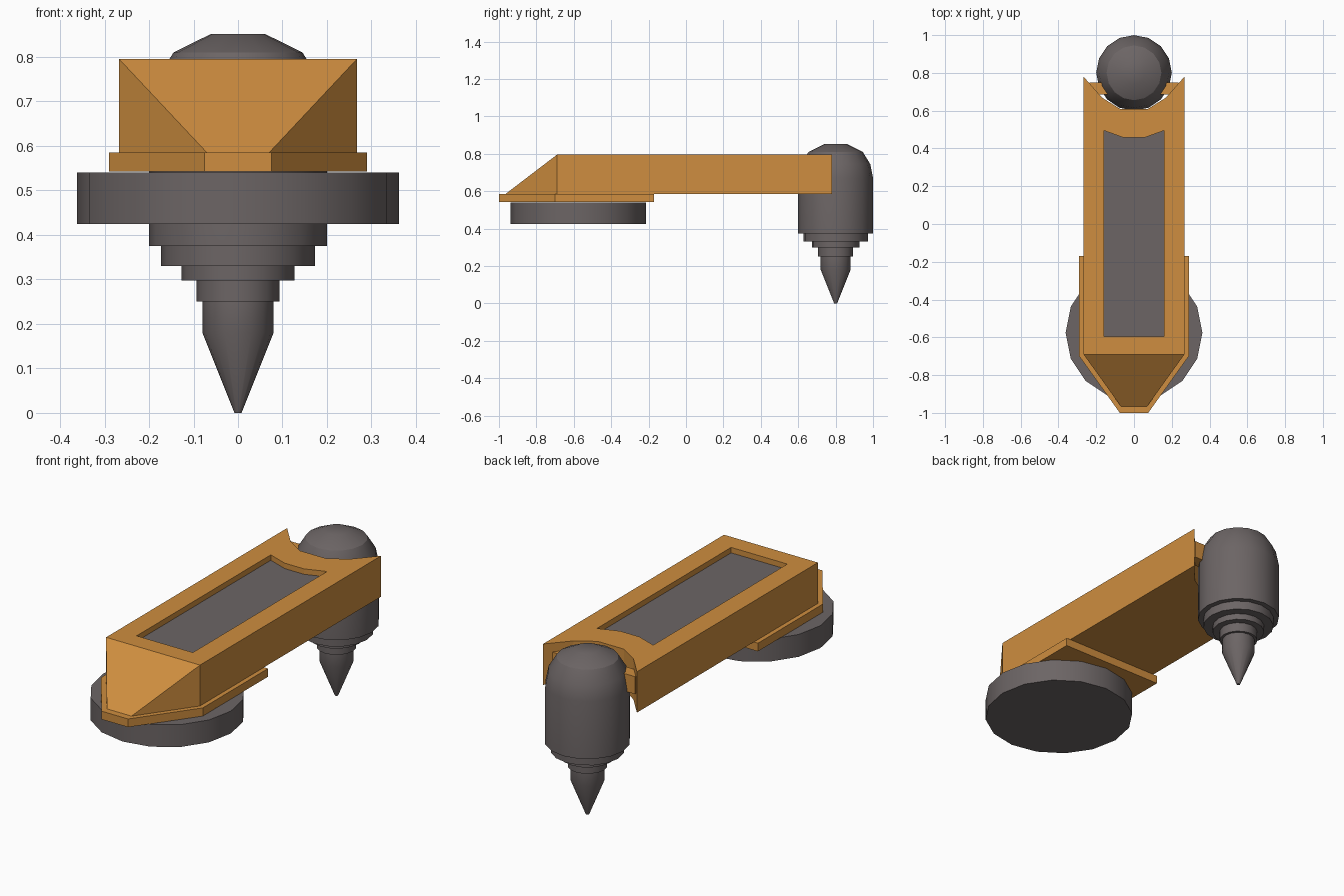
import bpy, bmesh, math

if "Cube" in bpy.data.objects:
    bpy.data.objects.remove(bpy.data.objects["Cube"])


def material(name, color):
    m = bpy.data.materials.new(name)
    m.diffuse_color = color
    m.use_nodes = True
    m.node_tree.nodes["Principled BSDF"].inputs["Base Color"].default_value = m.diffuse_color
    return m


ORANGE = material("orange paint", (0.62, 0.27, 0.05, 1))
GREY = material("dark metal", (0.15, 0.13, 0.13, 1))


def finish(name, bm, mat, smooth=False):
    bmesh.ops.remove_doubles(bm, verts=bm.verts, dist=1e-5)
    bmesh.ops.recalc_face_normals(bm, faces=bm.faces)
    me = bpy.data.meshes.new(name)
    bm.to_mesh(me)
    bm.free()
    ob = bpy.data.objects.new(name, me)
    bpy.context.collection.objects.link(ob)
    me.materials.append(mat)
    if smooth:
        bpy.ops.object.select_all(action='DESELECT')
        ob.select_set(True)
        bpy.context.view_layer.objects.active = ob
        bpy.ops.object.shade_smooth_by_angle(angle=math.radians(32))
    return ob


def mirrored(half):
    """Right half of a plan outline, front to back, closed by its mirror."""
    return half + [(-x, y) for x, y in reversed(half)]


def prism(name, bottom, z0, z1, mat, top=None):
    bm = bmesh.new()
    top = top or bottom
    lo = [bm.verts.new((x, y, z0)) for x, y in bottom]
    hi = [bm.verts.new((x, y, z1)) for x, y in top]
    bm.faces.new(lo[::-1])
    bm.faces.new(hi)
    n = len(lo)
    for i in range(n):
        j = (i + 1) % n
        bm.faces.new((lo[i], lo[j], hi[j], hi[i]))
    return finish(name, bm, mat)


def lathe(name, profile, y, mat, sides=16):
    bm = bmesh.new()
    rings = []
    for r, z in profile:
        rings.append([bm.verts.new((r * math.cos(2 * math.pi * i / sides),
                                    y + r * math.sin(2 * math.pi * i / sides), z))
                      for i in range(sides)])
    bm.faces.new(rings[0][::-1])
    bm.faces.new(rings[-1])
    for a, b in zip(rings, rings[1:]):
        for i in range(sides):
            j = (i + 1) % sides
            bm.faces.new((a[i], a[j], b[j], b[i]))
    return finish(name, bm, mat, smooth=True)


# Turntable disc and the pointed plate resting on it
lathe("turntable_disc", [(0.362, 0.425), (0.362, 0.54)], -0.575, GREY)
prism("base_plate", mirrored([(0.075, -1.0), (0.29, -0.70), (0.29, -0.17)]),
      0.543, 0.585, ORANGE)

# Arm: sloped nose in front, scooped out behind to clear the drill
scoop = [(0.267, 0.78), (0.17, 0.67), (0.075, 0.61)]
arm = prism("arm", mirrored([(0.07, -0.965), (0.267, -0.69)] + scoop),
            0.585, 0.795, ORANGE,
            top=mirrored([(0.267, -0.69), (0.267, -0.69)] + scoop))

# Recessed panel in the top of the arm
panel = mirrored([(0.16, -0.595), (0.16, 0.495), (0.055, 0.457)])
cutter = prism("panel_cutter", panel, 0.765, 0.85, ORANGE)
mod = arm.modifiers.new("panel recess", 'BOOLEAN')
mod.operation = 'DIFFERENCE'
mod.solver = 'EXACT'
mod.object = cutter
bpy.ops.object.select_all(action='DESELECT')
arm.select_set(True)
bpy.context.view_layer.objects.active = arm
bpy.ops.object.modifier_apply(modifier=mod.name)
bpy.data.objects.remove(cutter)
prism("top_panel", panel, 0.755, 0.767, GREY)

# Cross bar carrying the drill between the arm's rear tips
prism("drill_cross_bar", mirrored([(0.235, 0.685), (0.235, 0.75)]), 0.66, 0.75, ORANGE)

# Drill: pointed bit, stepped collars, domed housing
lathe("drill", [(0.008, 0.0), (0.08, 0.18), (0.08, 0.25), (0.093, 0.25),
                (0.093, 0.298), (0.127, 0.298), (0.127, 0.33), (0.173, 0.33),
                (0.173, 0.375), (0.2, 0.375), (0.2, 0.67), (0.185, 0.745),
                (0.145, 0.81), (0.06, 0.852)], 0.8, GREY)
